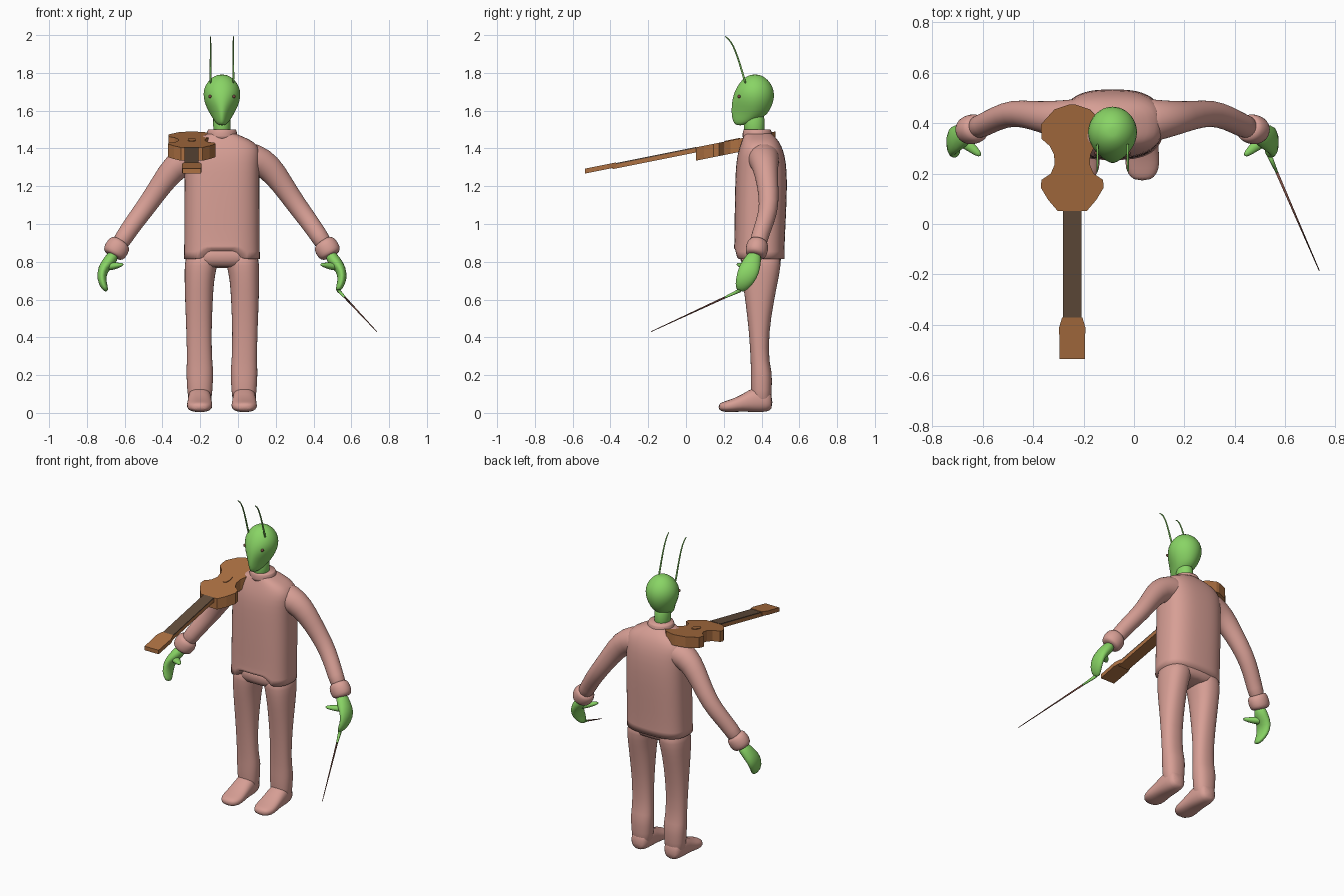
import bpy, bmesh, math
from mathutils import Vector

CX = -0.085  # the figure's own mirror plane; figure x values below are offsets from it


def material(name, rgb):
    m = bpy.data.materials.new(name)
    m.diffuse_color = (*rgb, 1)
    return m


PINK = material("dusty_pink", (0.68, 0.345, 0.30))
GREEN = material("leaf_green", (0.25, 0.66, 0.13))
WOOD = material("warm_wood", (0.42, 0.165, 0.055))
DARK = material("dark_wood", (0.125, 0.075, 0.045))
ROD = material("red_brown", (0.20, 0.075, 0.055))


def finish(name, bm, mat, smooth=True, subsurf=0):
    bmesh.ops.recalc_face_normals(bm, faces=bm.faces)
    me = bpy.data.meshes.new(name)
    bm.to_mesh(me)
    bm.free()
    me.materials.append(mat)
    for p in me.polygons:
        p.use_smooth = smooth
    ob = bpy.data.objects.new(name, me)
    bpy.context.collection.objects.link(ob)
    if subsurf:
        mod = ob.modifiers.new("smooth", 'SUBSURF')
        mod.levels = mod.render_levels = subsurf
    return ob


def loft(name, rings, mat, n=2.0, sides=24, crisp=False, shape=None, mirror=1, origin=CX):
    """Skin a list of rings (centre, half axis u, half axis v) and cap both ends."""
    bm = bmesh.new()
    loops = []
    for c, u, v in rings:
        loop = []
        for i in range(sides):
            a = math.tau * i / sides
            cs, sn = math.cos(a), math.sin(a)
            p = (Vector(c) + Vector(u) * math.copysign(abs(cs) ** (2 / n), cs)
                 + Vector(v) * math.copysign(abs(sn) ** (2 / n), sn))
            if shape:
                p = shape(p)
            loop.append(bm.verts.new((origin + mirror * p.x, p.y, p.z)))
        loops.append(loop)
    for a, b in zip(loops, loops[1:]):
        for i in range(sides):
            j = (i + 1) % sides
            bm.faces.new((a[i], a[j], b[j], b[i]))
    caps = [bm.faces.new(loops[0]), bm.faces.new(loops[-1])]
    if crisp:
        lay = bm.edges.layers.float.new("crease_edge")
        for f in caps:
            for e in f.edges:
                e[lay] = 1.0
    return finish(name, bm, mat, True, 1)


def upright(rows):
    """rows: z, front y, back y, centre x, half width"""
    return [((x, (f + b) / 2, z), (w, 0, 0), (0, (b - f) / 2, 0)) for z, f, b, x, w in rows]


def tube(rows):
    """rows: x, y, z, radius across the path, radius towards y"""
    pts = [Vector(r[:3]) for r in rows]
    out = []
    for i, r in enumerate(rows):
        d = (pts[min(i + 1, len(pts) - 1)] - pts[max(i - 1, 0)]).normalized()
        u = d.cross(Vector((0, 1, 0))).normalized()
        out.append((pts[i], u * r[3], u.cross(d).normalized() * r[4]))
    return out


# Jacket, with the hem cut away at the middle of the front
def cut_hem(p):
    if p.z < 0.83 and p.y < 0.34 and abs(p.x) < 0.115:
        p.z = 0.87
    return p


loft("jacket", upright([
    (0.815, 0.253, 0.522, 0, 0.202), (0.89, 0.256, 0.522, 0, 0.20), (1.05, 0.257, 0.53, 0, 0.20),
    (1.22, 0.26, 0.537, 0, 0.198), (1.33, 0.265, 0.53, 0, 0.20), (1.39, 0.278, 0.515, 0, 0.205),
    (1.435, 0.293, 0.495, 0, 0.175), (1.465, 0.305, 0.468, 0, 0.105), (1.48, 0.312, 0.45, 0, 0.07)]),
    PINK, n=2.7, sides=32, crisp=True, shape=cut_hem)
loft("collar", upright([(1.45, 0.30, 0.458, 0, 0.082), (1.485, 0.298, 0.456, 0, 0.082),
                        (1.50, 0.305, 0.448, 0, 0.074)]), PINK, crisp=True)
loft("hips", upright([(0.765, 0.31, 0.485, 0, 0.17), (0.80, 0.285, 0.508, 0, 0.192),
                      (0.90, 0.275, 0.51, 0, 0.192)]), PINK, n=2.6)

# Limbs, one set per side
for side, s in (("right", 1), ("left", -1)):
    loft(side + "_leg", upright([
        (0.86, 0.29, 0.505, 0.10, 0.09), (0.78, 0.292, 0.503, 0.112, 0.087),
        (0.70, 0.298, 0.488, 0.120, 0.078), (0.60, 0.313, 0.467, 0.122, 0.074),
        (0.42, 0.335, 0.437, 0.122, 0.066), (0.26, 0.343, 0.44, 0.118, 0.067),
        (0.22, 0.343, 0.457, 0.117, 0.073), (0.12, 0.343, 0.454, 0.117, 0.067),
        (0.03, 0.35, 0.45, 0.117, 0.06)]), PINK, n=2.3, mirror=s)
    foot = [(0.458, 0.02, 0.09, 0.04), (0.43, 0.004, 0.14, 0.058), (0.36, 0.003, 0.14, 0.063),
            (0.30, 0.008, 0.098, 0.064), (0.24, 0.003, 0.072, 0.07), (0.20, 0.005, 0.06, 0.06),
            (0.172, 0.015, 0.048, 0.032)]
    loft(side + "_shoe", [((0.118, y, (a + b) / 2), (w, 0, 0), (0, 0, (b - a) / 2))
                          for y, a, b, w in foot], PINK, n=2.4, mirror=s)
    loft(side + "_sleeve", tube([
        (0.08, 0.405, 1.355, 0.088, 0.10), (0.175, 0.412, 1.345, 0.085, 0.082),
        (0.25, 0.42, 1.305, 0.073, 0.068), (0.32, 0.432, 1.21, 0.059, 0.056),
        (0.395, 0.442, 1.10, 0.053, 0.052), (0.46, 0.42, 1.015, 0.05, 0.048),
        (0.515, 0.39, 0.935, 0.047, 0.046), (0.55, 0.38, 0.88, 0.046, 0.046)]), PINK, mirror=s)
    loft(side + "_cuff", tube([
        (0.53, 0.385, 0.91, 0.046, 0.045), (0.542, 0.38, 0.893, 0.063, 0.058),
        (0.562, 0.374, 0.862, 0.066, 0.06), (0.576, 0.369, 0.838, 0.059, 0.054),
        (0.58, 0.367, 0.83, 0.04, 0.04)]), PINK, mirror=s)
    loft(side + "_hand", tube([
        (0.565, 0.37, 0.85, 0.03, 0.035), (0.597, 0.35, 0.80, 0.036, 0.048),
        (0.632, 0.335, 0.76, 0.029, 0.058), (0.638, 0.315, 0.71, 0.025, 0.052),
        (0.625, 0.295, 0.67, 0.02, 0.038), (0.61, 0.285, 0.645, 0.01, 0.02)]),
        GREEN, sides=16, mirror=s)
    loft(side + "_thumb", tube([
        (0.62, 0.345, 0.775, 0.022, 0.03), (0.58, 0.32, 0.775, 0.021, 0.024),
        (0.545, 0.29, 0.782, 0.014, 0.018), (0.522, 0.27, 0.787, 0.007, 0.008)]),
        GREEN, sides=12, mirror=s)
    loft(side + "_antenna", tube([
        (0.06, 0.318, 1.735, 0.007, 0.007), (0.06, 0.296, 1.81, 0.0055, 0.0055),
        (0.06, 0.275, 1.88, 0.005, 0.005), (0.06, 0.25, 1.945, 0.0045, 0.0045),
        (0.061, 0.228, 1.978, 0.004, 0.004), (0.062, 0.204, 1.996, 0.003, 0.003)]),
        GREEN, sides=8, mirror=s)
    bm = bmesh.new()
    bmesh.ops.create_uvsphere(bm, u_segments=12, v_segments=8, radius=0.009)
    bmesh.ops.translate(bm, verts=bm.verts, vec=(CX + s * 0.063, 0.281, 1.675))
    finish(side + "_eye", bm, ROD)


# Head: egg shape whose lower front narrows into a muzzle
def muzzle(p):
    k = max(0, min(1, (0.36 - p.y) / 0.11)) * max(0, min(1, (1.71 - p.z) / 0.11))
    p.x *= 1 - 0.4 * k
    return p


loft("head", upright([
    (1.522, 0.268, 0.305, 0, 0.02), (1.537, 0.25, 0.36, 0, 0.042), (1.57, 0.242, 0.42, 0, 0.06),
    (1.60, 0.24, 0.443, 0, 0.077), (1.645, 0.242, 0.464, 0, 0.096), (1.69, 0.252, 0.469, 0, 0.101),
    (1.73, 0.271, 0.459, 0, 0.091), (1.765, 0.297, 0.433, 0, 0.067),
    (1.786, 0.328, 0.402, 0, 0.036), (1.791, 0.35, 0.38, 0, 0.012)]), GREEN, shape=muzzle)
loft("neck", upright([(1.45, 0.307, 0.418, 0, 0.047), (1.52, 0.307, 0.414, 0, 0.046),
                      (1.60, 0.30, 0.42, 0, 0.05)]), GREEN)

# Bow: green grip at the fingers, then a long tapering rod
A, B = Vector((0.617, 0.285, 0.648)), Vector((0.82, -0.185, 0.43))
M = A.lerp(B, 0.17)
loft("bow_grip", tube([(*A, 0.011, 0.012), (*M, 0.006, 0.006)]), GREEN, sides=8, crisp=True)
loft("bow_rod", tube([(*M, 0.006, 0.006), (*B, 0.002, 0.002)]), ROD, sides=8, crisp=True)

# Fiddle: flat outlines extruded down from a plane sloping towards the front
FX = -0.245


def slab(name, outline, mat, top, bottom):
    """outline: (half width, y) pairs, mirrored about the fiddle's centre line"""
    pts = [(w, y) for w, y in outline] + [(-w, y) for w, y in reversed(outline)]
    bm = bmesh.new()
    lo, hi = [[bm.verts.new((FX + x, y, 1.4 + 0.2 * (y - 0.05) + d)) for x, y in pts]
              for d in (bottom, top)]
    bm.faces.new(hi)
    bm.faces.new(lo[::-1])
    for i in range(len(pts)):
        j = (i + 1) % len(pts)
        bm.faces.new((lo[i], lo[j], hi[j], hi[i]))
    return finish(name, bm, mat, False)


slab("fiddle_body", [(0.058, 0.052), (0.095, 0.095), (0.125, 0.145), (0.122, 0.175), (0.085, 0.20),
                     (0.07, 0.235), (0.072, 0.275), (0.09, 0.31), (0.122, 0.338), (0.124, 0.395),
                     (0.07, 0.455), (0.01, 0.475)], WOOD, 0.005, -0.065)
slab("fiddle_neck", [(0.037, -0.39), (0.037, 0.06)], WOOD, 0.0, -0.022)
slab("fingerboard", [(0.037, -0.37), (0.037, 0.052)], DARK, 0.007, 0.0)
slab("fiddle_headstock", [(0.05, -0.535), (0.052, -0.41), (0.04, -0.37)], WOOD, 0.01, -0.016)
slab("sound_hole_rim", [(0.02 * math.sin(math.pi * i / 8) + 0.001, 0.245 - 0.04 * math.cos(math.pi * i / 8))
                        for i in range(9)], WOOD, 0.009, 0.004)
